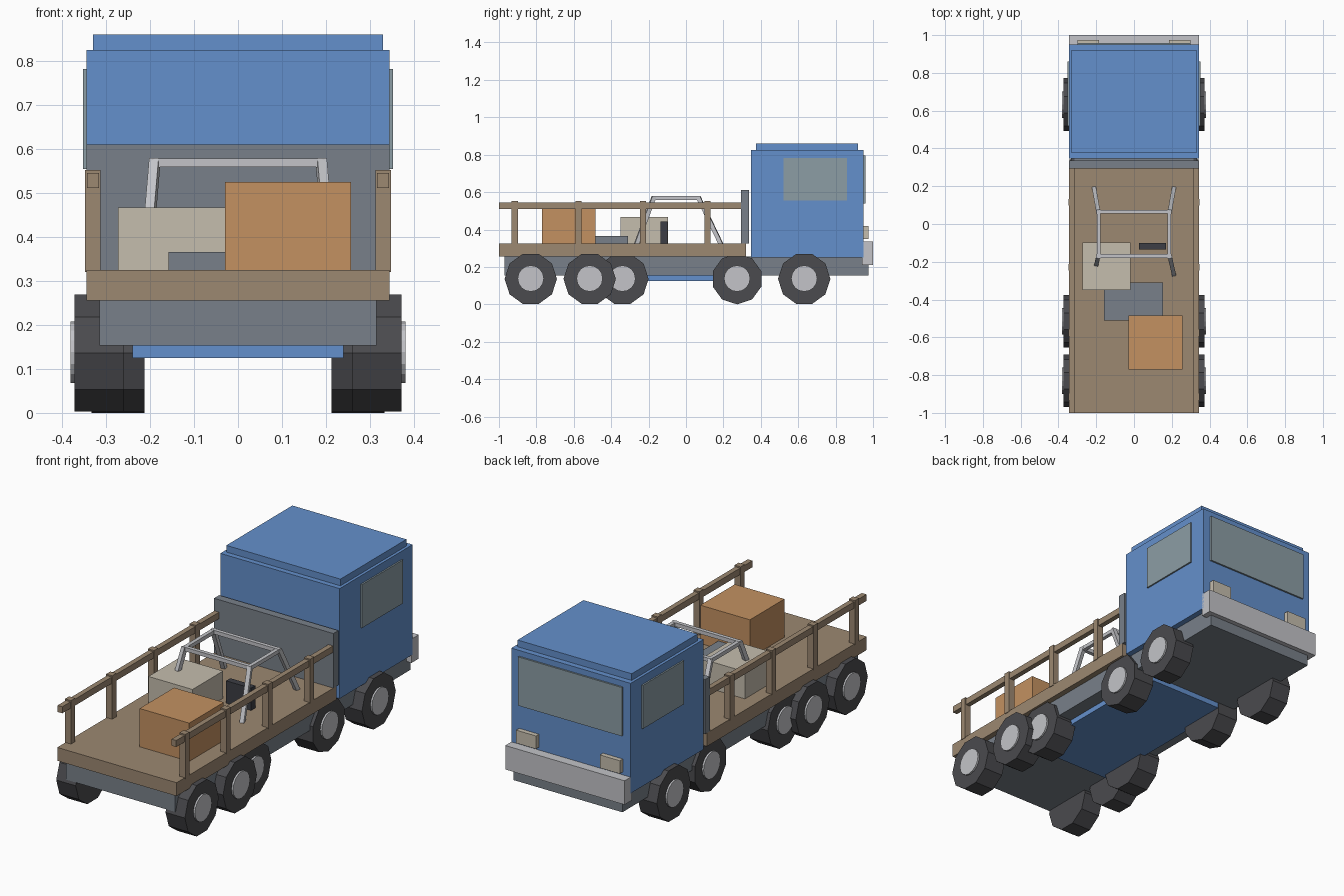
import bpy, bmesh, math
from mathutils import Vector

if "Cube" in bpy.data.objects:
    bpy.data.objects.remove(bpy.data.objects["Cube"])


def material(name, rgb):
    m = bpy.data.materials.new(name)
    m.diffuse_color = (*rgb, 1)
    m.use_nodes = True
    m.node_tree.nodes["Principled BSDF"].inputs["Base Color"].default_value = m.diffuse_color
    return m


BLUE = material("cab blue", (0.127, 0.279, 0.604))
GREY = material("chassis grey", (0.19, 0.217, 0.252))
WOOD = material("bed wood", (0.333, 0.246, 0.165))
ORANGE = material("crate orange", (0.546, 0.283, 0.12))
BEIGE = material("beige", (0.558, 0.509, 0.423))
RUBBER = material("rubber", (0.07, 0.07, 0.077))
METAL = material("light metal", (0.546, 0.552, 0.578))
GLASS = material("glass", (0.262, 0.337, 0.375))
BLACK = material("panel black", (0.045, 0.048, 0.058))


def finish(name, bm, mat):
    me = bpy.data.meshes.new(name)
    bm.to_mesh(me)
    bm.free()
    me.materials.append(mat)
    ob = bpy.data.objects.new(name, me)
    bpy.context.collection.objects.link(ob)
    return ob


def box(name, x, y, z, mat):
    """Box from (min, max) ranges on each axis."""
    bm = bmesh.new()
    bmesh.ops.create_cube(bm, size=1)
    for v in bm.verts:
        v.co = [(a + b) / 2 + c * (b - a) for (a, b), c in zip((x, y, z), v.co)]
    return finish(name, bm, mat)


def side_box(name, side, x, y, z, mat):
    return box(name, sorted((side * x[0], side * x[1])), y, z, mat)


def disc(name, x0, x1, y, z, r, sides, turn, mat):
    """Prism lying along x."""
    bm = bmesh.new()
    rings = [[bm.verts.new((x, y + r * math.cos(a), z + r * math.sin(a)))
              for a in (turn + i * math.tau / sides for i in range(sides))]
             for x in (x0, x1)]
    for ring in rings:
        bm.faces.new(ring)
    for i in range(sides):
        j = (i + 1) % sides
        bm.faces.new((rings[0][i], rings[0][j], rings[1][j], rings[1][i]))
    bmesh.ops.recalc_face_normals(bm, faces=bm.faces)
    return finish(name, bm, mat)


def bar(name, a, b, w, mat):
    """Square tube between two points."""
    a, b = Vector(a), Vector(b)
    d = b - a
    ob = box(name, (-w / 2, w / 2), (-w / 2, w / 2),
             (-d.length / 2 - w / 2, d.length / 2 + w / 2), mat)
    ob.location = (a + b) / 2
    ob.rotation_euler = d.to_track_quat('Z', 'Y').to_euler()
    return ob


# Chassis, belly tank and bed
box("chassis", (-0.315, 0.315), (-0.97, 0.975), (0.153, 0.255), GREY)
box("belly_tank", (-0.24, 0.24), (-0.5, 0.4), (0.125, 0.25), BLUE)
box("bed", (-0.345, 0.345), (-1.0, 0.32), (0.255, 0.325), WOOD)
box("headboard", (-0.345, 0.345), (0.295, 0.337), (0.325, 0.61), GREY)

# Cab
box("cab", (-0.345, 0.345), (0.347, 0.95), (0.25, 0.825), BLUE)
box("cab_roof", (-0.33, 0.33), (0.375, 0.92), (0.825, 0.86), BLUE)
box("windshield", (-0.3, 0.3), (0.95, 0.959), (0.54, 0.795), GLASS)
box("bumper", (-0.345, 0.345), (0.94, 1.0), (0.21, 0.335), METAL)

for s in (-1, 1):
    side_box("side_window", s, (0.345, 0.353), (0.52, 0.86), (0.555, 0.782), GLASS)
    side_box("headlight", s, (0.185, 0.3), (0.95, 0.975), (0.35, 0.418), BEIGE)

    # Bed rails and posts
    side_box("rail", s, (0.316, 0.343), (-1.0, 0.297), (0.511, 0.545), WOOD)
    for y in (-0.915, -0.575, -0.23, 0.115):
        side_box("rail_post", s, (0.313, 0.348), (y - 0.017, y + 0.017), (0.32, 0.552), WOOD)

    # Wheels: y, radius, inner x, outer x, turn
    for y, r, x0, x1, turn in ((-0.83, 0.14, 0.26, 0.372, 0),
                               (-0.515, 0.14, 0.26, 0.372, 0),
                               (-0.34, 0.14, 0.213, 0.333, 0),
                               (0.273, 0.136, 0.213, 0.333, math.pi / 10),
                               (0.632, 0.14, 0.26, 0.372, 0)):
        disc("wheel", s * x0, s * x1, y, 0.136, r, 10, turn, RUBBER)
        disc("hub", s * (x0 + 0.02), s * (x1 + 0.009), y, 0.138, 0.07, 16, 0, METAL)

    # Roll frame legs and side tubes
    bar("frame_side", (s * 0.187, -0.172, 0.568), (s * 0.187, 0.067, 0.568), 0.02, METAL)
    bar("frame_front_leg", (s * 0.19, 0.07, 0.565), (s * 0.21, 0.183, 0.33), 0.022, METAL)
    bar("frame_back_leg", (s * 0.19, -0.175, 0.565), (s * 0.21, -0.262, 0.33), 0.022, METAL)

for y in (-0.17, 0.065):
    bar("frame_cross", (-0.187, y, 0.569), (0.187, y, 0.569), 0.02, METAL)

# Cargo
box("orange_crate", (-0.03, 0.257), (-0.77, -0.485), (0.32, 0.525), ORANGE)
box("beige_crate", (-0.273, -0.018), (-0.35, -0.097), (0.32, 0.467), BEIGE)
box("grey_crate", (-0.158, 0.153), (-0.51, -0.31), (0.32, 0.366), GREY)
box("black_panel", (0.026, 0.17), (-0.135, -0.1), (0.32, 0.442), BLACK)
